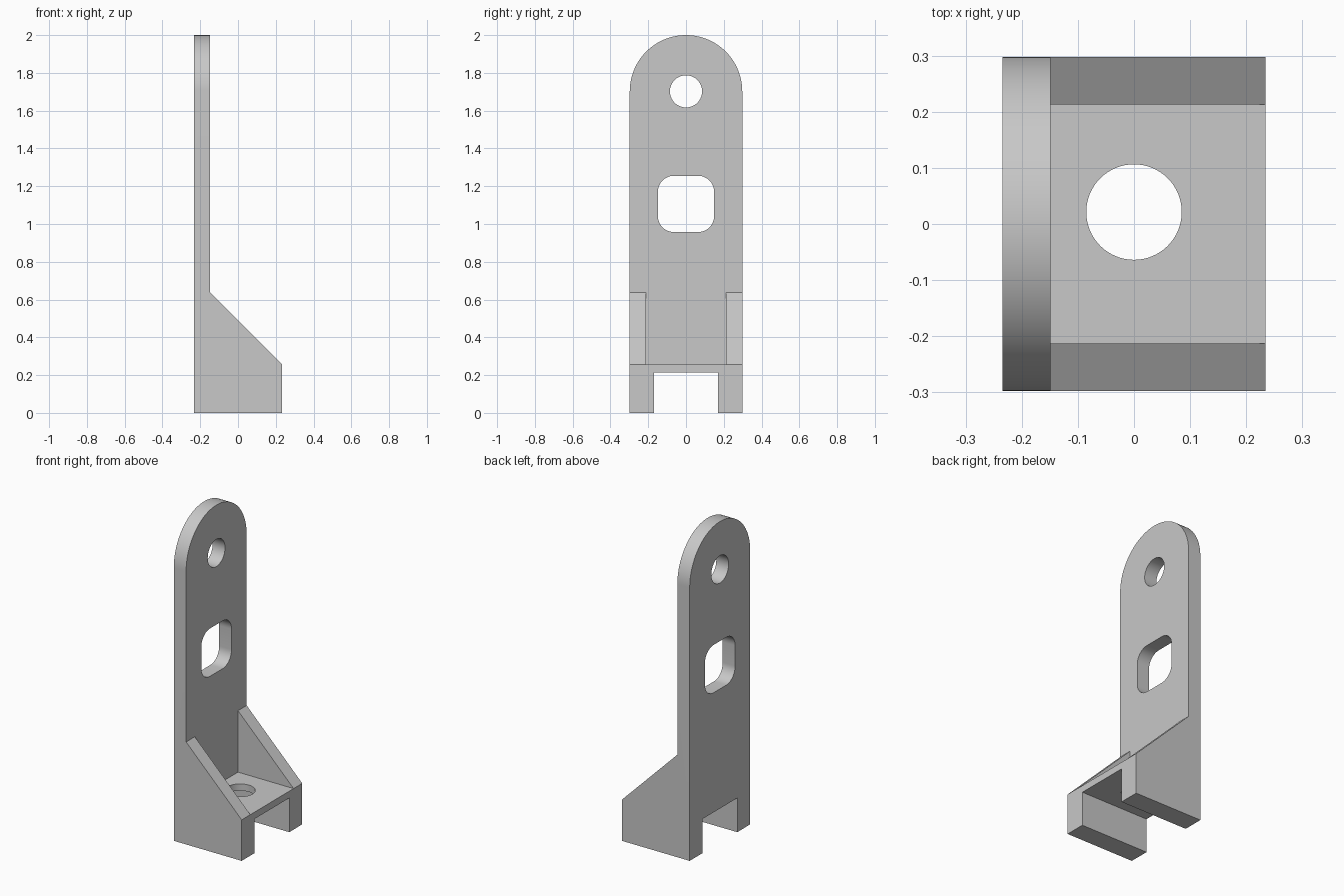
import bpy, bmesh
from math import sin, cos, pi

U = 2 / 47  # one design unit; the bracket is 47 units tall

old = bpy.data.objects.get("Cube")
if old:
    bpy.data.objects.remove(old, do_unlink=True)

grey = bpy.data.materials.new("plain grey")
grey.use_nodes = True
colour = (0.58, 0.58, 0.58, 1)
grey.diffuse_color = colour
grey.node_tree.nodes["Principled BSDF"].inputs["Base Color"].default_value = colour


def prism(name, profile, axis, lo, hi):
    """Extrude a 2D profile along an axis; the profile uses the other two axes in order."""
    def place(a, b, t):
        point = [a * U, b * U]
        point.insert("xyz".index(axis), t * U)
        return point
    bm = bmesh.new()
    face = bm.faces.new([bm.verts.new(place(a, b, lo)) for a, b in profile])
    new = bmesh.ops.extrude_face_region(bm, geom=[face])["geom"]
    shift = [p - q for p, q in zip(place(0, 0, hi), place(0, 0, lo))]
    bmesh.ops.translate(bm, vec=shift, verts=[v for v in new if isinstance(v, bmesh.types.BMVert)])
    bmesh.ops.recalc_face_normals(bm, faces=bm.faces)
    mesh = bpy.data.meshes.new(name)
    bm.to_mesh(mesh)
    bm.free()
    mesh.materials.append(grey)
    obj = bpy.data.objects.new(name, mesh)
    bpy.context.collection.objects.link(obj)
    return obj


def arc(cx, cy, r, start, end, steps):
    angles = [start + (end - start) * i / steps for i in range(steps + 1)]
    return [(cx + r * cos(a), cy + r * sin(a)) for a in angles]


def circle(cx, cy, r):
    return arc(cx, cy, r, 0, 2 * pi, 64)[:-1]


def rectangle(x0, x1, y0, y1):
    return [(x0, y0), (x1, y0), (x1, y1), (x0, y1)]


def rounded_square(cx, cy, half, r):
    points = []
    d = half - r
    for i, (sx, sy) in enumerate([(1, 1), (-1, 1), (-1, -1), (1, -1)]):
        points += arc(cx + sx * d, cy + sy * d, r, i * pi / 2, (i + 1) * pi / 2, 12)
    return points


def cut(body, cutter, operation="DIFFERENCE"):
    cutter.hide_render = True
    mod = body.modifiers.new(cutter.name, "BOOLEAN")
    mod.operation = operation
    mod.solver = "EXACT"
    mod.object = cutter
    bpy.context.view_layer.objects.active = body
    bpy.ops.object.modifier_apply(modifier=mod.name)
    bpy.data.objects.remove(cutter, do_unlink=True)


# Side silhouette: upright plate with a sloping foot
side = [(-5.5, 0), (5.5, 0), (5.5, 6), (-3.5, 15), (-3.5, 47), (-5.5, 47)]
bracket = prism("bracket", side, "y", -8, 8)

# Round-topped outline, seen along x
outline = [(-7, -1), (7, -1)] + arc(0, 40, 7, 0, pi, 64)
cut(bracket, prism("outline", outline, "x", -9, 9), "INTERSECT")

# Pocket between the gussets, and channel between the feet
cut(bracket, prism("pocket", rectangle(-5, 5, 6, 20), "x", -3.5, 9))
cut(bracket, prism("channel", rectangle(-4, 4, -2, 5), "x", -9, 9))

# Holes in the plate and shelf
cut(bracket, prism("top_hole", circle(0, 40, 2), "x", -9, 9))
cut(bracket, prism("window", rounded_square(0, 26, 3.5, 2), "x", -9, 9))
cut(bracket, prism("shelf_hole", circle(0, 0.5, 2), "z", 3, 9))

# Smooth round edges, sharp corners
bpy.ops.object.select_all(action="DESELECT")
bracket.select_set(True)
bpy.context.view_layer.objects.active = bracket
bpy.ops.object.shade_smooth_by_angle(angle=pi / 6)
